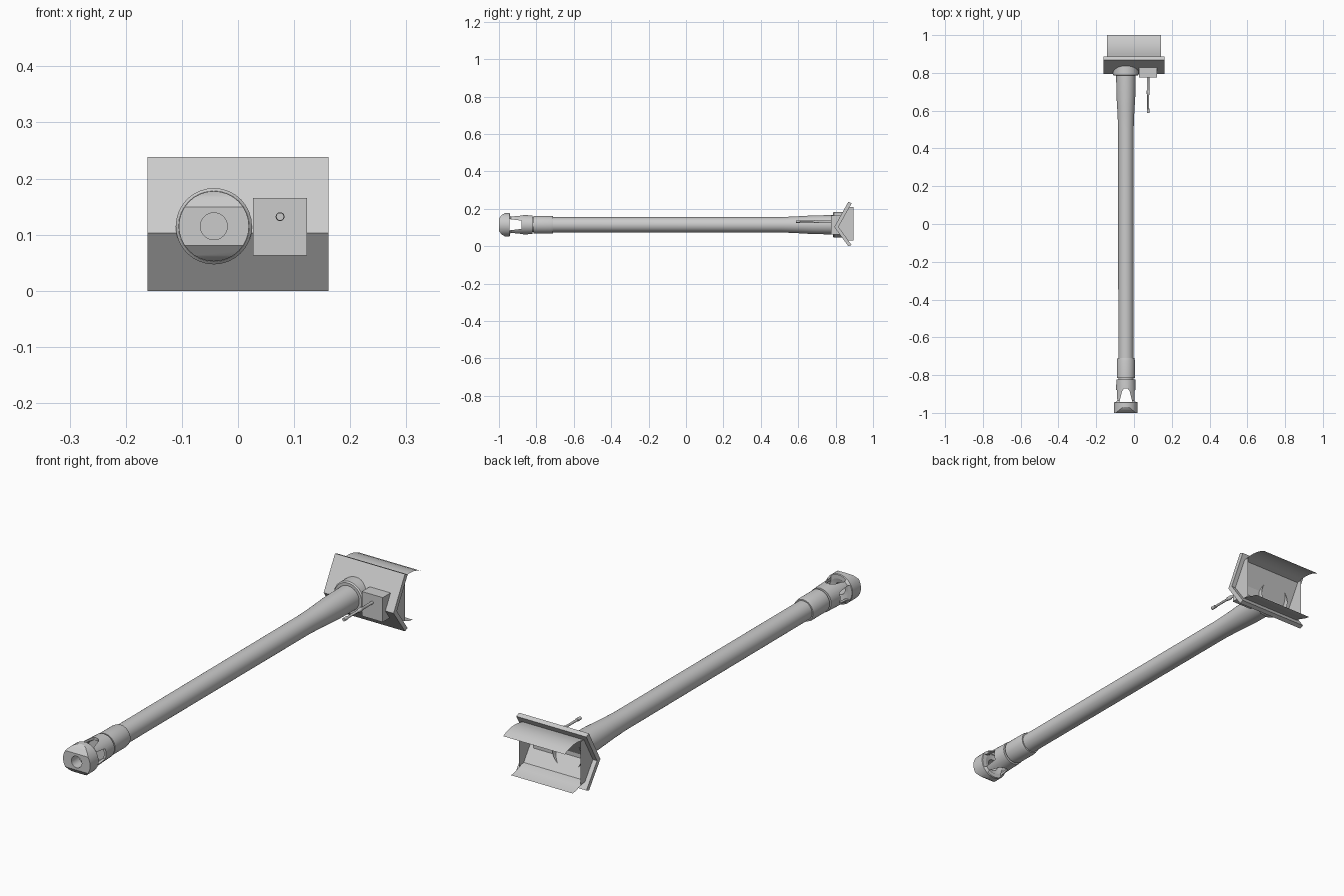
import bpy, bmesh, math

if "Cube" in bpy.data.objects:
    bpy.data.objects.remove(bpy.data.objects["Cube"])

AX, AZ = -0.043, 0.115      # barrel axis
steel = bpy.data.materials.new("grey steel")
steel.diffuse_color = (0.6, 0.6, 0.6, 1)
steel.use_nodes = True
steel.node_tree.nodes["Principled BSDF"].inputs["Base Color"].default_value = steel.diffuse_color


def finish(name, bm, smooth=None, recalc=True):
    if recalc:
        bmesh.ops.recalc_face_normals(bm, faces=bm.faces)
    me = bpy.data.meshes.new(name)
    bm.to_mesh(me)
    bm.free()
    me.materials.append(steel)
    ob = bpy.data.objects.new(name, me)
    bpy.context.collection.objects.link(ob)
    if smooth:
        shade(ob, smooth)
    return ob


def shade(ob, deg):
    bpy.ops.object.select_all(action='DESELECT')
    ob.select_set(True)
    bpy.context.view_layer.objects.active = ob
    bpy.ops.object.shade_smooth_by_angle(angle=math.radians(deg))


def lathe(name, prof, x=AX, z=AZ, n=32, loop=False, caps=False, smooth=35):
    """Turn (y, radius) points round an axis parallel to y."""
    bm = bmesh.new()
    rings = [[bm.verts.new((x + r * math.cos(2 * math.pi * i / n), y,
                            z + r * math.sin(2 * math.pi * i / n)))
              for i in range(n)] for y, r in prof]
    pairs = list(zip(rings, rings[1:])) + ([(rings[-1], rings[0])] if loop else [])
    for a, b in pairs:
        for i in range(n):
            j = (i + 1) % n
            bm.faces.new((a[i], a[j], b[j], b[i]))
    if caps:
        bm.faces.new(rings[0])
        bm.faces.new(rings[-1])
    return finish(name, bm, smooth)


def prism(name, pts, place):
    """Extrude a 2D outline; place(u, v, side) gives the 3D point, side = -1 or 1."""
    bm = bmesh.new()
    a, b = [[bm.verts.new(place(u, v, s)) for u, v in pts] for s in (-1, 1)]
    bm.faces.new(a)
    bm.faces.new(b)
    for i in range(len(pts)):
        j = (i + 1) % len(pts)
        bm.faces.new((a[i], a[j], b[j], b[i]))
    return finish(name, bm)


def sheet(name, pts, half):
    """Thin sheet: a (y, z) curve swept across x."""
    bm = bmesh.new()
    rows = [[bm.verts.new((s * half, y, z)) for s in (-1, 1)] for y, z in pts]
    for a, b in zip(rows, rows[1:]):
        bm.faces.new((a[0], a[1], b[1], b[0]))
    return finish(name, bm, 40, recalc=False)


# Barrel with flared root
lathe("barrel", [(-0.87, 0.04), (0.50, 0.041), (0.58, 0.044), (0.68, 0.05),
                 (0.82, 0.052)], caps=True)
# Sleeve behind the muzzle brake
lathe("barrel_sleeve", [(-0.815, 0.04), (-0.815, 0.048), (-0.725, 0.048),
                        (-0.71, 0.045), (-0.71, 0.04)])
# Root collar, an open ring running through the shield
lathe("root_collar", [(0.785, 0.05), (0.785, 0.063), (0.79, 0.068), (0.845, 0.068)])

# Muzzle brake: hollow turned body with trimmed nose and four windows
brake = lathe("muzzle_brake", [(-0.822, 0.038), (-0.822, 0.05), (-0.935, 0.054),
                               (-0.945, 0.0625), (-1.0, 0.0625), (-1.0, 0.024),
                               (-0.95, 0.024), (-0.945, 0.044), (-0.87, 0.042),
                               (-0.865, 0.038)], loop=True, smooth=None)
nose = [(-1.01, 0.02), (-1.0, 0.034), (-0.985, 0.052), (-0.965, 0.064), (-0.95, 0.07), (-0.8, 0.07)]
trim = prism("nose_trim_cutter", nose + [(y, -z) for y, z in reversed(nose)],
             lambda y, z, s: (AX + s * 0.1, y, AZ + z))
window_top = [(-0.942, -0.034), (-0.942, 0.034), (-0.885, 0.02), (-0.872, 0.01),
              (-0.872, -0.01), (-0.885, -0.02)]
window_side = [(-0.943, -0.03), (-0.943, 0.03), (-0.88, 0.022), (-0.88, -0.022)]
cut_v = prism("vertical_window_cutter", window_top,
              lambda y, x, s: (AX + x, y, AZ + s * 0.1))
cut_h = prism("side_window_cutter", window_side,
              lambda y, z, s: (AX + s * 0.1, y, AZ + z))
for cutter, op in ((trim, 'INTERSECT'), (cut_v, 'DIFFERENCE'), (cut_h, 'DIFFERENCE')):
    m = brake.modifiers.new(cutter.name, 'BOOLEAN')
    m.object, m.operation, m.solver = cutter, op, 'EXACT'
bpy.context.view_layer.update()
deps = bpy.context.evaluated_depsgraph_get()
cut_mesh = bpy.data.meshes.new_from_object(brake.evaluated_get(deps))
brake.modifiers.clear()
brake.data = cut_mesh
for c in (trim, cut_v, cut_h):
    bpy.data.objects.remove(c)
shade(brake, 30)

# Folded shield plate
prism("shield_plate", [(0.868, 0.238), (0.793, 0.103), (0.868, 0.0), (0.885, 0.007),
                       (0.815, 0.104), (0.886, 0.23)],
      lambda y, z, s: (s * 0.161, y, z))

# Side cheeks behind the shield
for side, x in (("left", -0.142), ("right", 0.142)):
    bm = bmesh.new()
    bm.faces.new([bm.verts.new((x, y, z)) for y, z in
                  ((0.805, 0.104), (0.86, 0.03), (0.896, 0.03), (0.896, 0.21), (0.86, 0.21))])
    finish(side + "_cheek", bm, recalc=False)

# Curved dust flaps, upper and lower
sheet("upper_flap", [(0.865, 0.206), (0.90, 0.213), (0.925, 0.215), (0.95, 0.213),
                     (0.975, 0.207), (1.0, 0.196)], 0.142)
sheet("lower_flap", [(0.86, 0.036), (0.88, 0.032), (0.90, 0.025), (0.925, 0.017),
                     (0.947, 0.013)], 0.142)

# Coaxial gun: mounting block and stepped barrel
prism("coaxial_block", [(0.027, 0.063), (0.123, 0.063), (0.123, 0.165), (0.027, 0.165)],
      lambda x, z, s: (x, 0.802 + s * 0.026, z))
lathe("coaxial_barrel", [(0.588, 0.004), (0.588, 0.007), (0.61, 0.007), (0.612, 0.005),
                         (0.68, 0.005), (0.69, 0.008), (0.705, 0.008), (0.708, 0.006),
                         (0.78, 0.006)], x=0.075, z=0.132, n=12, caps=True)
